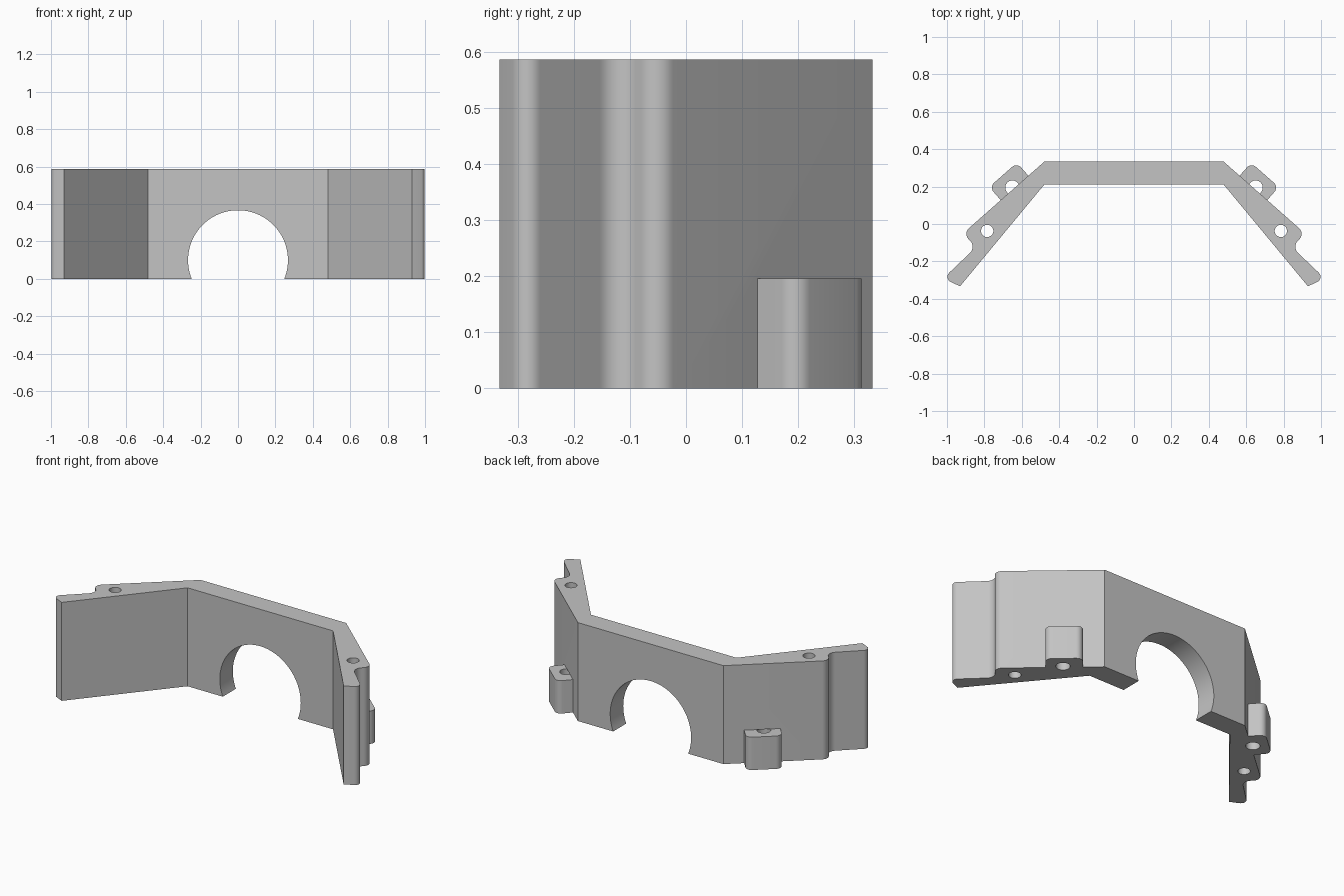
import bpy, bmesh, math
from mathutils import Vector

if "Cube" in bpy.data.objects:
    bpy.data.objects.remove(bpy.data.objects["Cube"])

HEIGHT, LUG_H = 0.587, 0.196

grey = bpy.data.materials.new("plain grey")
grey.diffuse_color = (0.55, 0.55, 0.55, 1)
grey.use_nodes = True
grey.node_tree.nodes["Principled BSDF"].inputs["Base Color"].default_value = grey.diffuse_color


def fillet(corners, steps=8):
    """Round each (x, y, radius) corner that has a radius."""
    pts = []
    for i, (x, y, r) in enumerate(corners):
        p = Vector((x, y))
        if r == 0:
            pts.append(p)
            continue
        a = (Vector(corners[i - 1][:2]) - p).normalized()
        b = (Vector(corners[(i + 1) % len(corners)][:2]) - p).normalized()
        half = a.angle(b) / 2
        centre = p + (a + b).normalized() * (r / math.sin(half))
        start = p + a * (r / math.tan(half)) - centre
        end = p + b * (r / math.tan(half)) - centre
        total = start.angle(end)
        for k in range(steps + 1):
            t = k / steps
            arc = start * math.sin((1 - t) * total) + end * math.sin(t * total)
            pts.append(centre + arc / math.sin(total))
    return pts


def prism(name, pts, z0, z1):
    """Extrude a flat outline from z0 to z1."""
    bm = bmesh.new()
    face = bm.faces.new([bm.verts.new((p[0], p[1], z0)) for p in pts])
    out = bmesh.ops.extrude_face_region(bm, geom=[face])
    tops = [g for g in out["geom"] if isinstance(g, bmesh.types.BMVert)]
    bmesh.ops.translate(bm, verts=tops, vec=(0, 0, z1 - z0))
    bmesh.ops.recalc_face_normals(bm, faces=bm.faces)
    mesh = bpy.data.meshes.new(name)
    bm.to_mesh(mesh)
    bm.free()
    mesh.materials.append(grey)
    ob = bpy.data.objects.new(name, mesh)
    bpy.context.collection.objects.link(ob)
    return ob


def circle(x, y, r, n=32):
    return [(x + r * math.cos(2 * math.pi * k / n),
             y + r * math.sin(2 * math.pi * k / n)) for k in range(n)]


def combine(target, other, operation):
    """Apply a boolean and discard the helper."""
    mod = target.modifiers.new("combine", 'BOOLEAN')
    mod.operation, mod.object, mod.solver = operation, other, 'EXACT'
    bpy.context.view_layer.objects.active = target
    bpy.ops.object.modifier_apply(modifier=mod.name)
    bpy.data.objects.remove(other)


# Bracket wall: flat back with two splayed, notched legs
half = fillet([(0.48, 0.21, 0), (0.93, -0.333, 0), (1.02, -0.291, 0.03),
               (0.843, -0.122, 0.045), (0.915, -0.051, 0.04), (0.48, 0.333, 0)])
outline = half + [Vector((-p.x, p.y)) for p in reversed(half)]
bracket = prism("bracket", outline, 0, HEIGHT)

# Lug outline, laid out along (u) and away from (v) the leg's outer face
origin = Vector((0.48, 0.333))
along = (Vector((0.915, -0.051)) - origin).normalized()
away = Vector((-along.y, along.x))
lug_corners = []
for u, v, r in [(0.113, -0.02, 0), (0.31, -0.02, 0),
                (0.31, 0.093, 0.035), (0.113, 0.093, 0.035)]:
    p = origin + along * u + away * v
    lug_corners.append((p.x, p.y, r))
lug = fillet(lug_corners)

# Mounting lugs on both legs
for s in (1, -1):
    combine(bracket, prism("lug", [(s * p.x, p.y) for p in lug], 0, LUG_H), 'UNION')

# Screw holes through the lugs and the legs
for s in (1, -1):
    combine(bracket, prism("lug_hole", circle(s * 0.65, 0.195, 0.038), -0.1, LUG_H),
            'DIFFERENCE')
    combine(bracket, prism("leg_hole", circle(s * 0.785, -0.037, 0.033), -0.1, 0.7),
            'DIFFERENCE')

# Round opening through the back wall
opening = prism("opening", circle(0, 0, 0.267, 96), -0.3, 0.3)
opening.rotation_euler.x = math.pi / 2
opening.location = (0, 0.27, 0.1)
bpy.context.view_layer.update()
combine(bracket, opening, 'DIFFERENCE')

# Smooth the rounded corners and holes
bpy.ops.object.select_all(action='DESELECT')
bracket.select_set(True)
bpy.context.view_layer.objects.active = bracket
bpy.ops.object.shade_smooth_by_angle(angle=math.radians(30))
